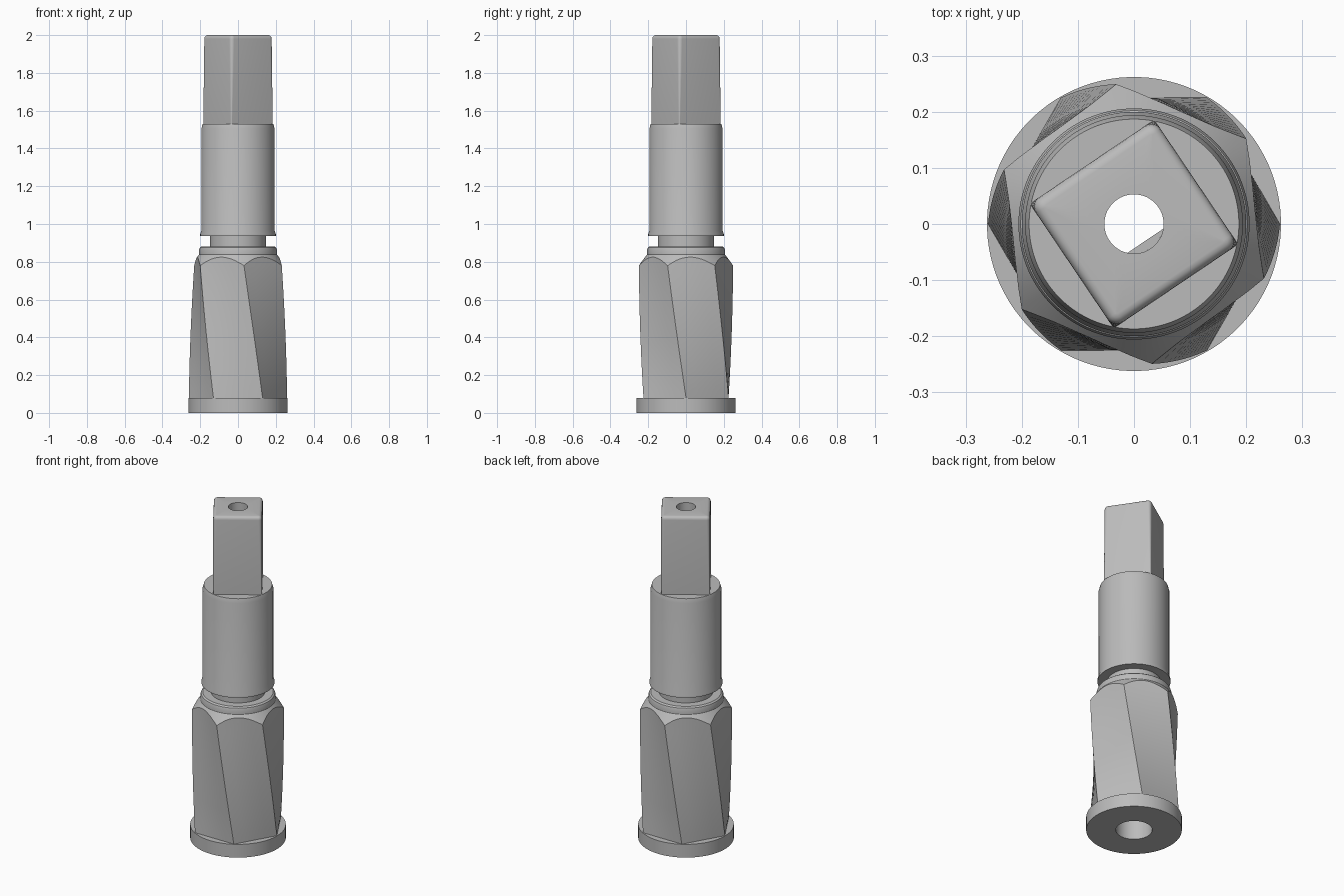
import bpy, bmesh
from math import sin, cos, pi, radians

if "Cube" in bpy.data.objects:
    bpy.data.objects.remove(bpy.data.objects["Cube"])

steel = bpy.data.materials.new("plain_grey_steel")
steel.use_nodes = True
GREY = (0.5, 0.5, 0.5, 1)
steel.diffuse_color = GREY
steel.node_tree.nodes["Principled BSDF"].inputs["Base Color"].default_value = GREY

BORE, SOCKET = 0.053, 0.1
TURN = radians(34)          # heading of the square shank


def circle(r, z, n=96, turn=0):
    angles = [turn + 2 * pi * (i + 0.5) / n for i in range(n)]
    return [(r * cos(a), r * sin(a), z) for a in angles]


def loft(name, rings, closed=False, caps=False):
    """Skin a stack of equal-count rings."""
    bm = bmesh.new()
    loops = [[bm.verts.new(p) for p in ring] for ring in rings]
    pairs = list(zip(loops, loops[1:]))
    if closed:
        pairs.append((loops[-1], loops[0]))
    n = len(loops[0])
    for a, b in pairs:
        for i in range(n):
            j = (i + 1) % n
            bm.faces.new((a[i], a[j], b[j], b[i]))
    if caps:
        bm.faces.new(loops[0][::-1])
        bm.faces.new(loops[-1])
    bmesh.ops.recalc_face_normals(bm, faces=bm.faces)
    mesh = bpy.data.meshes.new(name)
    bm.to_mesh(mesh)
    bm.free()
    mesh.materials.append(steel)
    obj = bpy.data.objects.new(name, mesh)
    bpy.context.collection.objects.link(obj)
    return obj


def smooth(obj, angle=30):
    bpy.ops.object.select_all(action='DESELECT')
    obj.select_set(True)
    bpy.context.view_layer.objects.active = obj
    bpy.ops.object.shade_smooth_by_angle(angle=radians(angle))


# Turned core: flange, shoulder, groove, collar and stepped bore
core_profile = [
    (SOCKET, 0), (0.262, 0), (0.262, 0.08), (0.15, 0.08), (0.15, 0.82),
    (0.206, 0.835), (0.206, 0.862), (0.202, 0.875), (0.193, 0.882),
    (0.148, 0.882), (0.148, 0.937), (0.2, 0.937), (0.2, 0.948),
    (0.194, 0.965), (0.194, 1.505), (0.187, 1.53),
    (BORE, 1.53), (BORE, 0.85), (SOCKET, 0.85)]
smooth(loft("turned_core", [circle(r, z) for r, z in core_profile], closed=True))


# Twisted hexagonal body, trimmed by a conical chamfer
def hexagon(t):
    z = 0.08 + 0.80 * t
    r = 0.26 - 0.01 * t
    twist = -radians(26) * t
    pts = []
    for k in range(6):
        a, b = [twist + (k + e) * pi / 3 for e in (0, 1)]
        for s in range(4):
            f = s / 4
            pts.append((r * (cos(a) * (1 - f) + cos(b) * f),
                        r * (sin(a) * (1 - f) + sin(b) * f), z))
    return pts


body = loft("twisted_hex_body", [hexagon(i / 16) for i in range(17)], caps=True)
envelope = [(0.12, 0.07), (0.3, 0.07), (0.3, 0.715), (0.204, 0.842), (0.12, 0.842)]
trimmer = loft("chamfer_trimmer", [circle(r, z) for r, z in envelope], closed=True)
mod = body.modifiers.new("chamfer", 'BOOLEAN')
mod.operation = 'INTERSECT'
mod.solver = 'EXACT'
mod.object = trimmer
bpy.context.view_layer.objects.active = body
bpy.ops.object.modifier_apply(modifier=mod.name)
bpy.data.objects.remove(trimmer)
smooth(body, 20)


# Square drive shank with rounded corners and a bore
def rounded_square(h, r, z, steps=8):
    pts = []
    for k in range(4):
        turn = TURN + k * pi / 2
        for s in range(steps):
            a = pi / 2 * s / (steps - 1)
            x, y = h - r + r * cos(a), h - r + r * sin(a)
            pts.append((x * cos(turn) - y * sin(turn),
                        x * sin(turn) + y * cos(turn), z))
    return pts


shank = [rounded_square(0.134, 0.006, 1.53), rounded_square(0.134, 0.02, 1.98)]
for i in range(1, 5):
    a = pi / 2 * i / 4
    inset = 0.018 * (1 - cos(a))
    shank.append(rounded_square(0.134 - inset, 0.021 - inset, 1.982 + 0.018 * sin(a)))
shank += [circle(BORE, z, 32, TURN) for z in (2.0, 1.53)]
smooth(loft("square_shank", shank))

# Flat key inside the bore
key_heading, key_half = TURN - pi / 2, radians(47)
arc = [key_heading + key_half * (i / 4 - 1) for i in range(9)]
smooth(loft("bore_key", [[(BORE * cos(a), BORE * sin(a), z) for a in arc]
                         for z in (0.85, 0.95)], caps=True))
